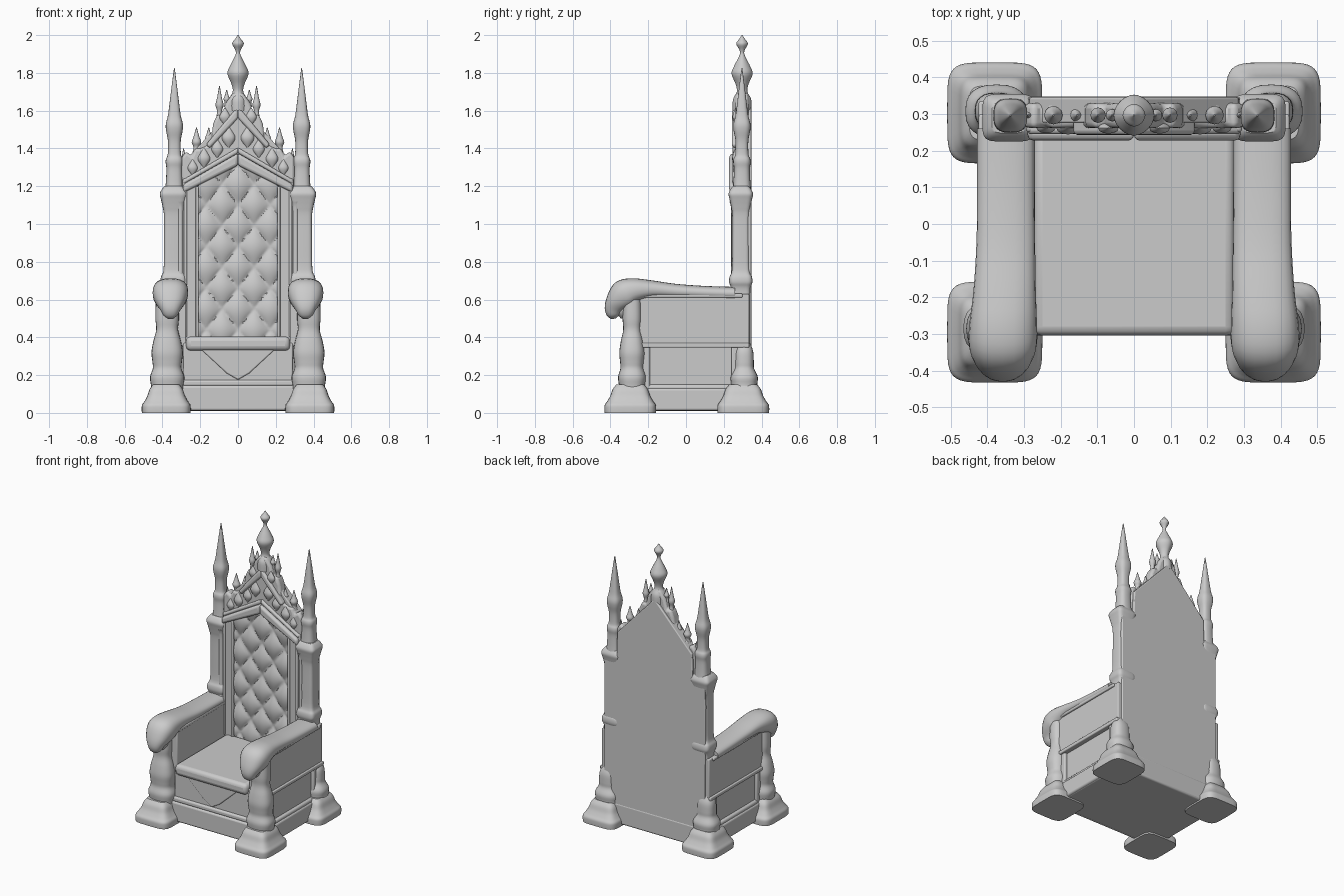
import bpy, bmesh, math
from mathutils import Vector

if "Cube" in bpy.data.objects:
    bpy.data.objects.remove(bpy.data.objects["Cube"])


def finish(name, bm, bevel=0.0, mirror=False):
    bmesh.ops.recalc_face_normals(bm, faces=bm.faces)
    mesh = bpy.data.meshes.new(name)
    bm.to_mesh(mesh)
    bm.free()
    ob = bpy.data.objects.new(name, mesh)
    bpy.context.collection.objects.link(ob)
    if bevel:
        m = ob.modifiers.new("bevel", 'BEVEL')
        m.width, m.segments, m.limit_method = bevel, 3, 'ANGLE'
    if mirror:
        ob.modifiers.new("mirror", 'MIRROR').use_mirror_merge = False
    return ob


def box(name, x, y, z, bevel=0.008, mirror=False):
    bm = bmesh.new()
    bmesh.ops.create_cube(bm, size=1)
    for v in bm.verts:
        v.co = [(a + b) / 2 + c * (b - a) for (a, b), c in zip((x, y, z), v.co)]
    return finish(name, bm, bevel, mirror)


def slab(name, pts, y0, y1, bevel=0.008, mirror=False):
    """Extrude an x/z outline from y0 to y1."""
    bm = bmesh.new()
    face = bm.faces.new([bm.verts.new((x, y0, z)) for x, z in pts])
    ext = bmesh.ops.extrude_face_region(bm, geom=[face])['geom']
    bmesh.ops.translate(bm, vec=(0, y1 - y0, 0),
                        verts=[g for g in ext if isinstance(g, bmesh.types.BMVert)])
    return finish(name, bm, bevel, mirror)


def symmetric(half):
    return half + [(-x, z) for x, z in reversed(half) if x > 0]


def loft(name, secs, power=2.0, sides=24, mirror=True, steps=4):
    """Skin rounded sections (x, y, z, half width, half depth, tilt) along a smooth path."""
    rows = []
    for i in range(len(secs) - 1):
        p = [secs[min(max(i + k, 0), len(secs) - 1)] for k in (-1, 0, 1, 2)]
        for s in range(steps):
            t = s / steps
            rows.append([0.5 * (2 * b + (c - a) * t + (2 * a - 5 * b + 4 * c - d) * t * t
                                + (3 * b - a - 3 * c + d) * t ** 3) for a, b, c, d in zip(*p)])
    rows.append(secs[-1])
    bm = bmesh.new()
    rings = []
    for x, y, z, w, h, tilt in rows:
        a, ring = math.radians(tilt), []
        for k in range(sides):
            q = 2 * math.pi * k / sides
            c, s = math.cos(q), math.sin(q)
            u = math.copysign(abs(c) ** (2 / power), c) * max(w, 0.001)
            v = math.copysign(abs(s) ** (2 / power), s) * max(h, 0.001)
            ring.append(bm.verts.new((x + u, y - v * math.sin(a), z + v * math.cos(a))))
        rings.append(ring)
    for r0, r1 in zip(rings, rings[1:]):
        for k in range(sides):
            j = (k + 1) % sides
            bm.faces.new((r0[k], r0[j], r1[j], r1[k]))
    bm.faces.new(rings[0])
    bm.faces.new(rings[-1])
    return finish(name, bm, 0, mirror)


def turned(name, x, y, profile, flat=1.0, **kw):
    """Upright turned part from (radius, z) pairs."""
    return loft(name, [(x, y, z, r, r * flat, -90) for r, z in profile], **kw)


# Base and seat
box("base", (-.41, .41), (-.29, .348), (.01, .15), .012)
box("seat_body", (-.39, .39), (-.255, .34), (.1, .37))
box("front_plinth", (-.32, .32), (-.305, -.2), (.012, .145), .012)
box("plinth_moulding", (-.3, .3), (-.295, -.2), (.14, .175), .012)
box("front_apron", (-.29, .29), (-.28, -.2), (.16, .37))
slab("apron_point", [(-.2, .34), (.2, .34), (.06, .21), (0, .175), (-.06, .21)], -.288, -.25, .007)
box("seat_cushion", (-.275, .275), (-.305, .27), (.33, .405), .025)

# Side walls with framed lower panels
box("arm_wall", (.275, .412), (-.27, .335), (.35, .63), .006, True)
box("side_ledge", (.36, .424), (-.28, .335), (.345, .37), .006, True)
box("arm_lip", (.27, .424), (-.26, .3), (.61, .632), .007, True)
box("side_plinth", (.36, .42), (-.25, .3), (.012, .13), .012, True)
for n, y in enumerate(((-.24, -.19), (.24, .30))):
    box(f"side_stile_{n + 1}", (.36, .41), y, (.1, .355), .008, True)

# Feet and legs
for n, y in (("front", -.295), ("back", .303)):
    loft(n + "_foot", [(.38, y, z, r, r * 1.06, -90) for r, z in
         ((.129, 0), (.13, .02), (.128, .042), (.115, .062), (.1, .09), (.088, .125), (.07, .15))],
         power=5, sides=40)
turned("front_leg", .375, -.285, [(.085, .1), (.085, .14), (.091, .19), (.076, .235), (.078, .27),
       (.083, .32), (.073, .38), (.058, .44), (.062, .5), (.06, .6)], flat=.82, power=2.5)
turned("back_leg", .375, .308, [(.1, .09), (.082, .14), (.085, .19), (.062, .235), (.06, .27),
       (.055, .33), (.03, .38)], flat=.85, power=2.5)

# Armrests curling down at the front
loft("armrest", [(.35, .26, .632, .078, .035, 0), (.35, .1, .637, .078, .035, 0),
     (.35, -.05, .644, .08, .039, 2), (.353, -.18, .654, .085, .048, 4),
     (.357, -.27, .648, .092, .066, 12), (.358, -.325, .627, .093, .08, 35),
     (.358, -.36, .585, .078, .066, 62), (.358, -.383, .545, .053, .048, 80),
     (.358, -.386, .515, .036, .032, 92), (.358, -.385, .498, .012, .012, 95)], power=2.4)
turned("arm_curl", .358, -.325, [(.02, .5), (.04, .525), (.05, .56), (.05, .6)])

# Back panel and its frame
slab("back_panel", symmetric([(0, .02), (.385, .02), (.385, 1.14), (.29, 1.17), (.285, 1.33),
     (0, 1.635)][1:5] + [(0, 1.635)]), .275, .346, .006)
box("frame_column", (.215, .295), (.25, .3), (.38, 1.24), .01, True)
for n, x in enumerate((.208, .27)):
    box(f"frame_bead_{n + 1}", (x, x + .016), (.238, .29), (.4, 1.2), .007, True)

# Button-tufted upholstery under a pointed top
bm = bmesh.new()
bmesh.ops.create_grid(bm, x_segments=48, y_segments=110, size=.5)
for v in bm.verts:
    x, t = v.co.x * .43, v.co.y + .5
    z = .39 + t * (1.34 - .65 * abs(x) - .39)
    p, q = x / .17 + z / .22, x / .17 - z / .22
    puff = abs(math.sin(math.pi * p) * math.sin(math.pi * q)) ** .6
    v.co = Vector((x, .268 - .026 * puff, z))
finish("tufted_back", bm)

# Gable mouldings and carved crest
slab("gable_moulding", [(0, 1.31), (.29, 1.165), (.29, 1.21), (0, 1.375)], .228, .3, .015, True)
slab("gable_bead", [(0, 1.375), (.29, 1.21), (.29, 1.235), (0, 1.405)], .245, .3, .01, True)
slab("crest", symmetric([(0, 1.28), (.3, 1.16), (.3, 1.35), (.275, 1.385), (.245, 1.36), (.23, 1.4),
     (.2, 1.4), (.165, 1.415), (.14, 1.45), (.132, 1.53), (.11, 1.58), (.08, 1.575),
     (.065, 1.64), (.03, 1.69), (0, 1.7)]), .262, .33, .016)
slab("crest_rib", [(0, 1.56), (.15, 1.40), (.17, 1.42), (.02, 1.6), (0, 1.61)], .243, .3, .012, True)
for n, (x, z, r) in enumerate(((.05, 1.46, .035), (.11, 1.4, .03), (.18, 1.35, .032),
                               (.24, 1.3, .026), (.07, 1.57, .028))):
    turned(f"crest_leaf_{n + 1}", x, .262, [(.002, z - 1.6 * r), (r * .8, z - .7 * r), (r, z),
           (r * .6, z + .8 * r), (.002, z + 1.6 * r)], flat=.55, sides=12)

# Small finials along the crest
for n, (x, z, h, r) in enumerate(((.288, 1.27, .13, .016), (.22, 1.37, .14, .024), (.155, 1.41, .1, .018),
                                  (.098, 1.55, .18, .02), (.06, 1.62, .09, .016))):
    turned(f"small_finial_{n + 1}", x, .297, [(r, z), (r * .65, z + .25 * h), (r * 1.05, z + .45 * h),
           (r * .65, z + .65 * h), (.002, z + h)], sides=12)

# Central finial
turned("central_finial", 0, .297, [(.05, 1.6), (.048, 1.66), (.028, 1.7), (.034, 1.74), (.056, 1.795),
       (.043, 1.835), (.02, 1.88), (.011, 1.905), (.016, 1.925), (.031, 1.955), (.015, 1.98),
       (.002, 2.0)], power=1.8, mirror=False)

# Corner posts with capitals and spires
turned("back_post", .342, .29, [(.056, .36), (.056, .6), (.058, .66), (.068, .69), (.066, .72),
       (.052, .76), (.05, .9), (.05, 1.04), (.057, 1.09), (.066, 1.13), (.072, 1.16), (.06, 1.185),
       (.046, 1.2)], flat=.9, power=5, sides=32)
turned("post_shaft", .305, .255, [(.02, .66), (.016, .72), (.015, 1.05), (.025, 1.12)], sides=12)
turned("spire", .337, .296, [(.05, 1.17), (.045, 1.22), (.042, 1.29), (.046, 1.325), (.044, 1.345),
       (.035, 1.37), (.034, 1.44), (.044, 1.495), (.045, 1.53), (.034, 1.575), (.024, 1.65),
       (.013, 1.74), (.002, 1.825)], power=2.8)

# Smooth shading with crisp edges
bpy.ops.object.select_all(action='SELECT')
bpy.context.view_layer.objects.active = bpy.data.objects["base"]
bpy.ops.object.shade_smooth_by_angle(angle=math.radians(40))
